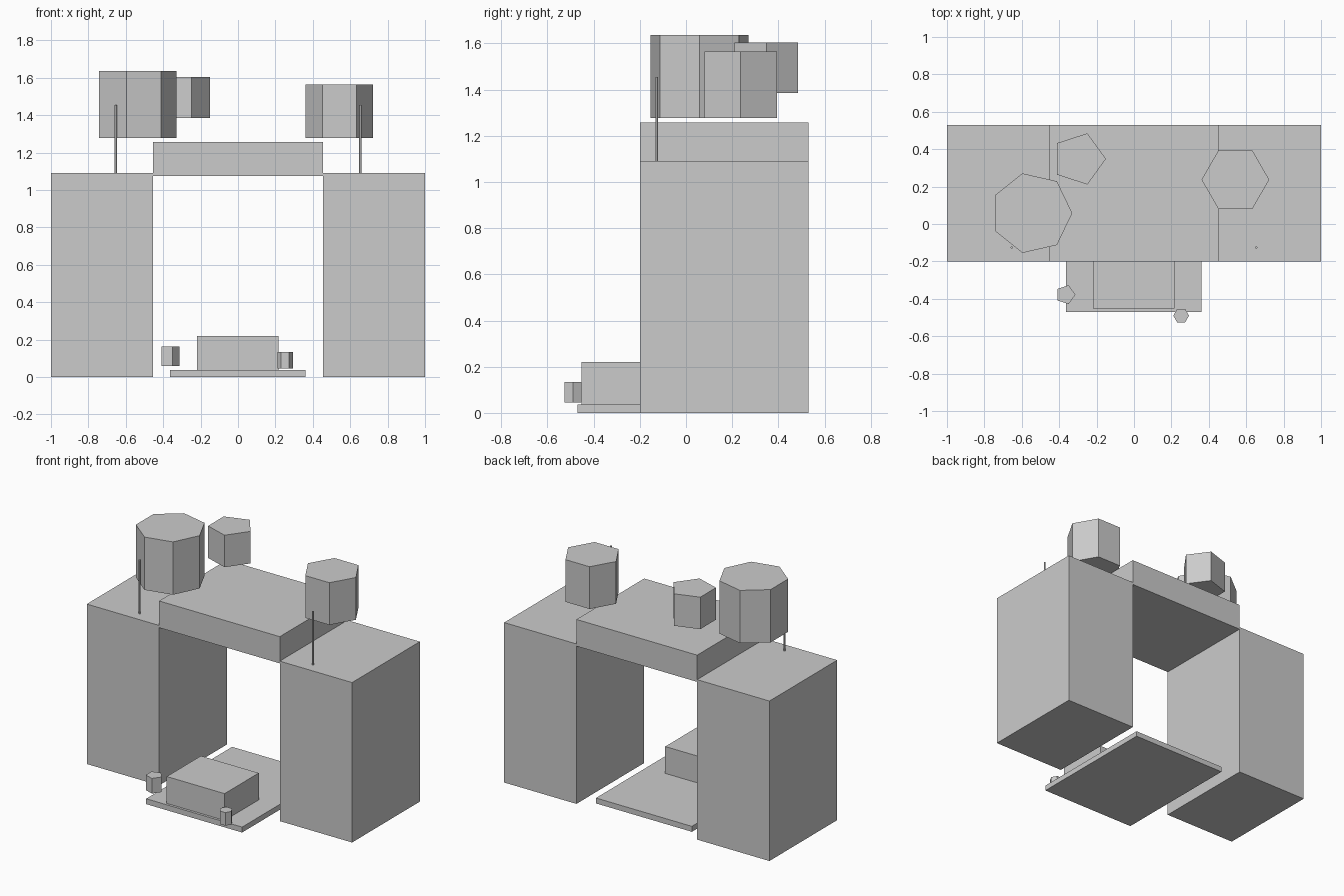
import bpy, math

if "Cube" in bpy.data.objects:
    bpy.data.objects.remove(bpy.data.objects["Cube"])


def box(name, x, y, z):
    """Box from (min, max) pairs on each axis."""
    bpy.ops.mesh.primitive_cube_add(size=1)
    ob = bpy.context.object
    ob.name = name
    ob.location = [(a + b) / 2 for a, b in (x, y, z)]
    ob.scale = [b - a for a, b in (x, y, z)]
    bpy.ops.object.transform_apply(location=False, rotation=False, scale=True)
    return ob


def prism(name, sides, radius, x, y, z):
    """Upright low-poly cylinder with one corner pointing to +x."""
    bpy.ops.mesh.primitive_cylinder_add(
        vertices=sides, radius=radius, depth=z[1] - z[0],
        location=(x, y, (z[0] + z[1]) / 2), rotation=(0, 0, -math.pi / 2))
    bpy.context.object.name = name


# Side towers, each with a thin pole on top
depth = (-0.2, 0.53)
for side, s in (("left", -1), ("right", 1)):
    box(side + "_tower", sorted((s * 0.455, s)), depth, (0, 1.09))
    prism(side + "_pole", 6, 0.0065, s * 0.654, -0.126, (1.09, 1.455))

# Lintel bridging the towers
box("lintel", (-0.455, 0.455), depth, (1.075, 1.257))

# Floor slab and the block standing on it
box("floor_slab", (-0.363, 0.36), (-0.47, 0.455), (0, 0.037))
box("floor_block", (-0.22, 0.216), (-0.453, -0.085), (0.037, 0.22))

# Floating chunky puffs above the arch
prism("large_puff", 7, 0.218, -0.548, 0.058, (1.277, 1.637))
prism("small_puff", 5, 0.144, -0.294, 0.348, (1.385, 1.603))
prism("right_puff", 6, 0.181, 0.542, 0.237, (1.277, 1.565))

# Small puffs near the floor
prism("low_left_puff", 5, 0.053, -0.366, -0.378, (0.06, 0.163))
prism("low_right_puff", 6, 0.042, 0.252, -0.49, (0.045, 0.134))
